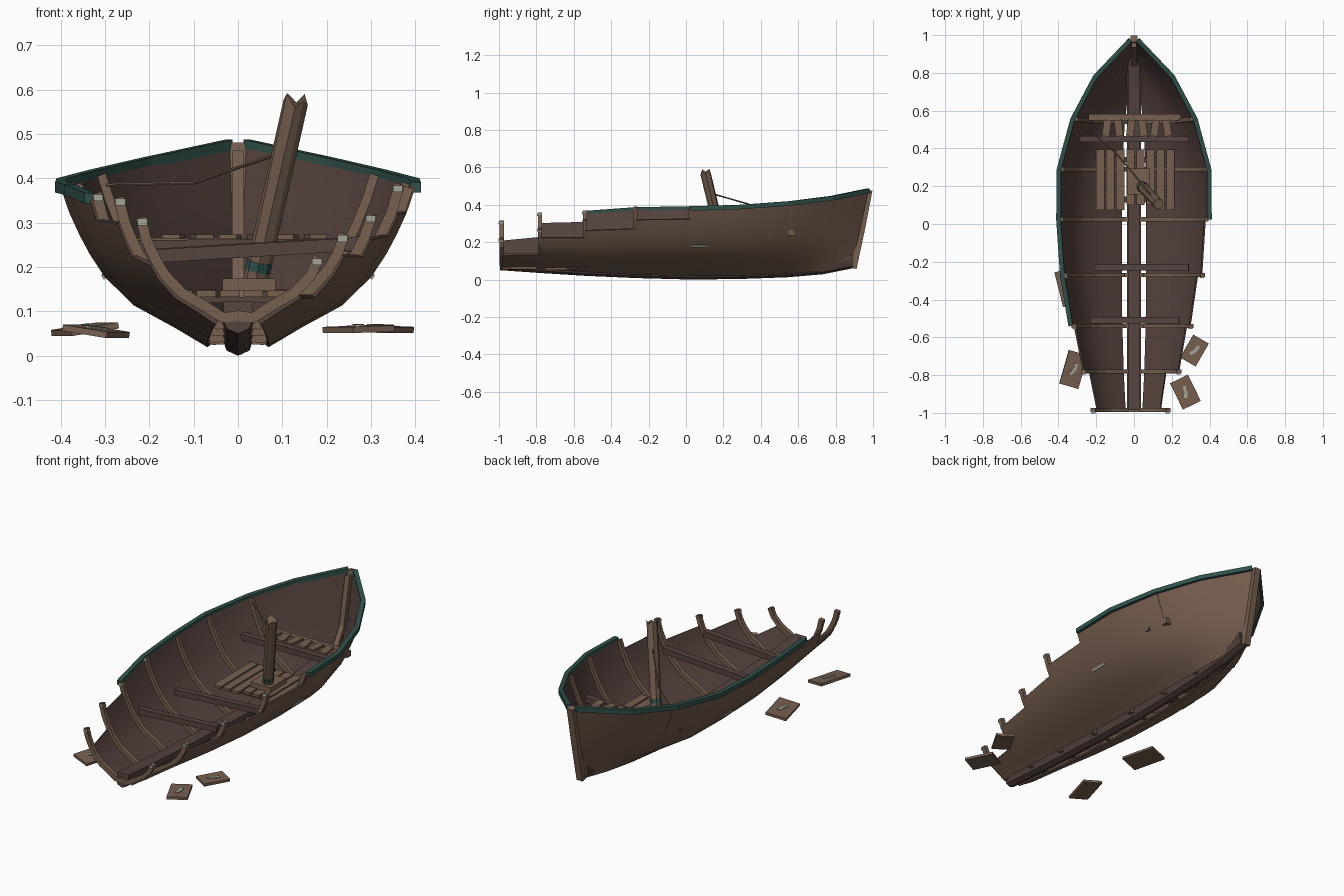
import bpy, bmesh, math
from mathutils import Vector, Matrix

if "Cube" in bpy.data.objects:
    bpy.data.objects.remove(bpy.data.objects["Cube"], do_unlink=True)


def material(name, r, g, b):
    m = bpy.data.materials.new(name)
    m.use_nodes = True
    m.diffuse_color = (r, g, b, 1)
    m.node_tree.nodes["Principled BSDF"].inputs["Base Color"].default_value = (r, g, b, 1)
    return m


PLANK = material("weathered plank", .17, .105, .072)
INSIDE = material("dark inner plank", .092, .056, .048)
DARK = material("dark timber", .09, .056, .048)
WOOD = material("light timber", .18, .115, .078)
GREEN = material("faded green paint", .03, .085, .072)
METAL = material("grey metal", .36, .37, .31)


def add(name, verts, faces, *mats):
    me = bpy.data.meshes.new(name)
    me.from_pydata([tuple(v) for v in verts], [], faces)
    bm = bmesh.new()
    bm.from_mesh(me)
    if len(mats) == 1:
        bmesh.ops.recalc_face_normals(bm, faces=bm.faces[:])
    loose = [v for v in bm.verts if not v.link_faces]
    bmesh.ops.delete(bm, geom=loose, context='VERTS')
    bm.to_mesh(me)
    bm.free()
    for m in mats:
        me.materials.append(m)
    ob = bpy.data.objects.new(name, me)
    bpy.context.collection.objects.link(ob)
    return ob


def loft(name, rings, mat):
    n = len(rings[0])
    verts = [v for r in rings for v in r]
    faces = [list(range(n)), [len(verts) - n + k for k in range(n)]]
    for i in range(len(rings) - 1):
        for k in range(n):
            a, b = i * n + k, i * n + (k + 1) % n
            faces.append([a, b, b + n, a + n])
    return add(name, verts, faces, mat)


def bar(name, path, side, width, depth, mat):
    # Rectangular timber swept along a path
    path = [Vector(p) for p in path]
    rings = []
    for i, p in enumerate(path):
        t = (path[min(i + 1, len(path) - 1)] - path[max(i - 1, 0)]).normalized()
        n = t.cross(Vector(side)).normalized()
        s = n.cross(t) * width / 2
        n = n * depth / 2
        rings.append([p + s + n, p - s + n, p - s - n, p + s - n])
    return loft(name, rings, mat)


def pole(name, a, b, radius, mat, sides=8):
    a, b = Vector(a), Vector(b)
    q = (b - a).to_track_quat('Z', 'Y')
    ring = [q @ Vector((radius * math.cos(k * math.tau / sides),
                        radius * math.sin(k * math.tau / sides), 0)) for k in range(sides)]
    return loft(name, [[e + r for r in ring] for e in (a, b)], mat)


def smooth(ob):
    bpy.ops.object.select_all(action='DESELECT')
    ob.select_set(True)
    bpy.context.view_layer.objects.active = ob
    for m in list(ob.modifiers):
        bpy.ops.object.modifier_apply(modifier=m.name)
    bpy.ops.object.shade_smooth_by_angle(angle=math.radians(25))


# Hull stations: y, rake, top half width, bottom half width, bottom z, top z, straightness
STATIONS = [
    (-.985, 0, .235, .05, .07, .30, 0),
    (-.78, 0, .285, .06, .055, .345, 0),
    (-.54, 0, .335, .067, .04, .355, 0),
    (-.27, 0, .38, .07, .025, .375, 0),
    (.025, 0, .40, .07, .02, .38, 0),
    (.29, 0, .397, .068, .02, .388, 0),
    (.54, .015, .325, .055, .03, .407, .1),
    (.73, .05, .205, .035, .045, .435, .35),
    (.89, .085, .02, .015, .07, .475, 1),
]
V = (0, .12, .26, .44, .58, .70, .84, 1)
U = (0, .22, .50, .70, .80, .87, .94, 1)
ROWS = len(V)


def hull_point(i, j, side, inset=0):
    y, rake, w, b, z0, z1, f = STATIONS[i]
    u = U[j] + (V[j] - U[j]) * f
    x = b + (w - b) * u
    return Vector((side * (x - inset), y + rake * V[j], z0 + (z1 - z0) * V[j] + inset * (1 - V[j])))


# Planked sides, broken down in steps towards the stern
for side, kept, label in ((1, [2, 4, 5, 6], "left"), (-1, [4, 6], "right")):
    kept = kept + [ROWS - 1] * (len(STATIONS) - 1 - len(kept))
    verts = [hull_point(i, j, side) for i in range(len(STATIONS)) for j in range(ROWS)]
    faces = []
    for i, rows in enumerate(kept):
        for j in range(rows):
            a = i * ROWS + j
            f = [a, a + ROWS, a + ROWS + 1, a + 1]
            faces.append(f if side > 0 else f[::-1])
    hull = add(label + "_hull_planking", verts, faces, PLANK, INSIDE)
    mod = hull.modifiers.new("thickness", 'SOLIDIFY')
    mod.thickness = .01
    mod.offset = -1
    mod.material_offset = 1
    mod.material_offset_rim = 1
    smooth(hull)
    # Painted rail along the surviving top edge
    first = 4 if side > 0 else 2
    top = [hull_point(i, ROWS - 1, side) for i in range(first, len(STATIONS))]
    bar(label + "_rail", top, (0, 0, 1), .024, .024, GREEN)

# Curved ribs with metal fastenings at the tips
for i in range(7):
    left_rows = (5, 6, 7, 8, 8, 8, 8)[i]
    right = [hull_point(i, j, -1, .016) for j in reversed(range(ROWS))]
    left = [hull_point(i, j, 1, .016) for j in range(left_rows)]
    centre = Vector((0, STATIONS[i][0], STATIONS[i][4] + .02))
    if i < 4:
        right[0].z += .012
        left[-1].z += .012
    bar("rib", right + [centre] + left, (0, 1, 0), .022, .024, WOOD)
    if i < 4:
        for tip, s in ((right[0], 1), (left[-1], -1)):
            p = tip + Vector((s * .004, -.004, -.018))
            bar("rib_fastening", [p, p + Vector((0, 0, .015))], (0, 1, 0), .026, .022, METAL)

# Keel, inner keelson and stem post
KEEL_Z = (.05, .035, .02, .008, 0, .003, .012, .028, .06)
keel = []
for s, z in zip(STATIONS, KEEL_Z):
    y = s[0] - (.01 if s is STATIONS[0] else 0)
    keel.append([Vector((x, y, z + h)) for x, h in
                 ((0, 0), (.026, .012), (.037, .045), (-.037, .045), (-.026, .012))])
loft("keel", keel, DARK)
bar("keelson", [(0, s[0], z + .058) for s, z in zip(STATIONS, KEEL_Z)], (1, 0, 0), .066, .028, DARK)
bar("stem_post", [(0, .895, .06), (0, .94, .27), (0, .98, .478)], (1, 0, 0), .036, .034, WOOD)
bar("stem_knee", [(0, .84, .10), (0, .90, .20), (0, .95, .46)], (1, 0, 0), .028, .03, WOOD)

# Thwarts, a little out of level
for y, x0, x1, z0, z1 in ((-.51, -.23, .24, .222, .25), (-.23, -.21, .29, .225, .255),
                          (.45, -.29, .29, .245, .25), (.565, -.24, .27, .25, .25)):
    bar("thwart", [(x0, y, z0), (x1, y, z1)], (0, 1, 0), .034, .03, WOOD if y > .5 else DARK)

# Short slats of the forward seat
for k in range(6):
    x, lean = -.145 + k * .064, .006 * (-1) ** k
    bar("seat_slat", [(x - lean, .465, .268), (x + lean, .55, .268)], (1, 0, 0), .04, .01, WOOD)

# Floor boards
for k in range(8):
    x = -.178 + k * .053
    y0 = .075 if k in (0, 1, 2, 6, 7) else .10
    bar("floor_board", [(x, y0, .14), (x, .395, .142)], (1, 0, 0), .044, .014, WOOD)
for y in (.13, .34):
    bar("floor_support", [(-.2, y, .126), (.21, y, .126)], (0, 1, 0), .03, .014, DARK)

# Broken mast in its step, with a painted band and slack rope
bar("mast_step", [(-.035, .225, .16), (.085, .225, .16)], (0, 1, 0), .135, .028, WOOD)
base, head = Vector((.035, .205, .15)), Vector((.13, .105, .575))
mast = pole("mast", base, head, .028, WOOD)
for k in range(8):
    mast.data.vertices[8 + k].co.z += (.015, -.01, .008, -.004)[k % 4]
pole("mast_band", base.lerp(head, .10), base.lerp(head, .15), .0295, GREEN)
rope = [(-.295, .545, .385), (-.1, .38, .39), (.09, .155, .455)]
for a, b in zip(rope, rope[1:]):
    pole("rope", a, b, .004, WOOD, 6)

# Loose planks lying outside, each with a metal plate
for x, y, z, w, l, turn, tilt in ((.32, -.67, .06, .095, .14, -30, 2), (.272, -.89, .06, .105, .155, 26, -2),
                                  (-.32, -.77, .055, .105, .185, -16, 9), (-.345, -.335, .06, .11, .19, 14, -9)):
    spin = Matrix.Translation((x, y, z)) @ Matrix.Rotation(math.radians(turn), 4, 'Z') \
        @ Matrix.Rotation(math.radians(tilt), 4, 'Y')
    plank = bar("loose_plank", [(0, -l / 2, 0), (0, l / 2, 0)], (1, 0, 0), w, .014, WOOD)
    plate = bar("plank_plate", [(-.012, -.03, .008), (.004, 0, .008), (.008, .032, .008)],
                (1, 0, 0), .018, .006, METAL)
    plank.matrix_world = plate.matrix_world = spin

# Metal patch on the outside of each flank
for side in (1, -1):
    a, b = hull_point(4, 3, side), hull_point(5, 3, side)
    up = hull_point(4, 4, side) - a
    path = [a.lerp(b, t) + Vector((side * .002, 0, 0)) for t in (.02, .38)]
    bar("hull_patch", path, up, .012, .006, METAL)
